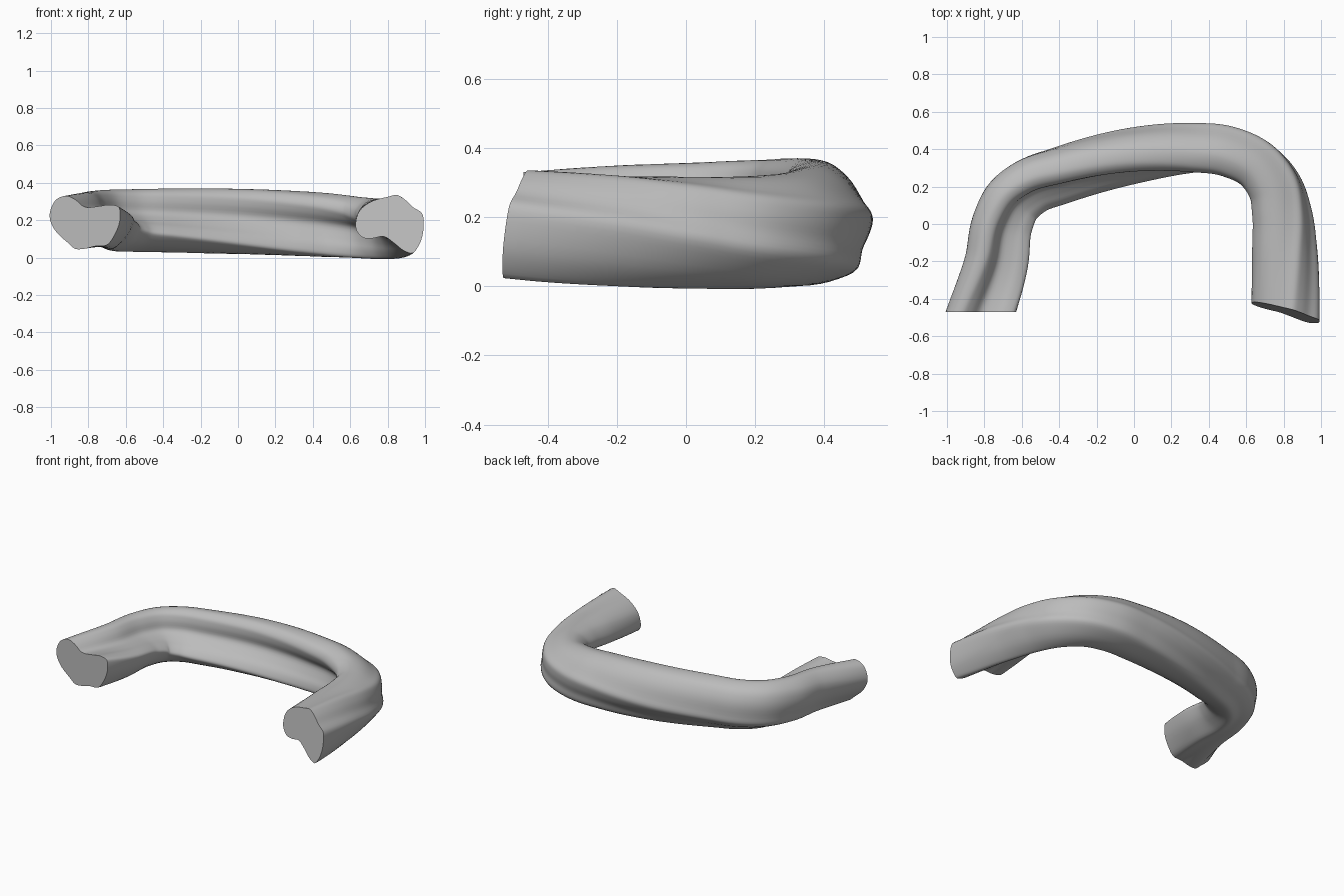
import bpy, bmesh, math
from mathutils import Vector

cube = bpy.data.objects.get("Cube")
if cube:
    bpy.data.objects.remove(cube)

# Handle path: x, y, z, twist in degrees, section scale
PATH = [
    (-.87, -.63, .19, -8, 1), (-.82, -.47, .19, 0, .98), (-.75, -.2, .19, 17, .94),
    (-.725, 0, .19, 28, .92), (-.665, .135, .19, 37, .92), (-.56, .22, .19, 44, .92),
    (-.4, .275, .19, 50, .93), (0, .37, .185, 64, .96), (.3, .395, .18, 78, .95),
    (.5, .385, .175, 88, .93), (.66, .32, .17, 98, .9), (.76, .2, .17, 108, .9),
    (.8, .05, .175, 120, .92), (.815, -.15, .18, 134, .96), (.82, -.47, .185, 150, 1),
    (.82, -.65, .19, 158, 1)]

# Lobed cross-section: outward, up
SECTION = [
    (.18, .04), (.168, .09), (.14, .13), (.09, .145), (.05, .125), (0, .083),
    (-.07, .088), (-.13, .1), (-.175, .092), (-.185, .05), (-.16, -.065),
    (-.12, -.122), (-.06, -.13), (0, -.145), (.05, -.145), (.09, -.11), (.16, -.03)]


def smooth(points, steps, closed=False):
    """Resample points along a chord-length cubic spline."""
    pts = [Vector(p) for p in points]
    n = len(pts)

    def chord(i, j):
        return max((pts[i].to_2d() - pts[j].to_2d()).length, 1e-6)

    def slope(i):
        a, b = i - 1, i + 1
        if closed:
            a, b = a % n, b % n
        else:
            a, b = max(a, 0), min(b, n - 1)
            if a == i or b == i:
                return (pts[b] - pts[a]) / chord(a, b)
        before, after = chord(a, i), chord(i, b)
        return ((pts[i] - pts[a]) / before * after
                + (pts[b] - pts[i]) / after * before) / (before + after)

    out = []
    for i in range(n if closed else n - 1):
        j = (i + 1) % n
        h = chord(i, j)
        for s in range(steps):
            t = s / steps
            t2, t3 = t * t, t * t * t
            out.append(pts[i] * (2 * t3 - 3 * t2 + 1) + slope(i) * (h * (t3 - 2 * t2 + t))
                       + pts[j] * (3 * t2 - 2 * t3) + slope(j) * (h * (t3 - t2)))
    if not closed:
        out.append(pts[-1])
    return out


# Sweep the twisting section along the path
stations = smooth(PATH, 8)
profile = smooth(SECTION, 4, closed=True)
bm = bmesh.new()
rings = []
for i, (x, y, z, twist, scale) in enumerate(stations):
    ahead = stations[min(i + 1, len(stations) - 1)]
    behind = stations[max(i - 1, 0)]
    along = (Vector(ahead[:2]) - Vector(behind[:2])).normalized()
    outward = Vector((-along.y, along.x, 0))
    c, s = math.cos(math.radians(twist)), math.sin(math.radians(twist))
    ring = []
    for u, v in profile:
        side, up = scale * (u * c - v * s), scale * (u * s + v * c)
        ring.append(bm.verts.new(Vector((x, y, z + up)) + outward * side))
    rings.append(ring)
for a, b in zip(rings, rings[1:]):
    for k in range(len(a)):
        m = (k + 1) % len(a)
        bm.faces.new((a[k], a[m], b[m], b[k]))


# Trim each end flat and cap it
def trim(sign, point, normal):
    faces = [f for f in bm.faces if f.calc_center_median().x * sign > 0]
    edges = {e for f in faces for e in f.edges}
    verts = {v for f in faces for v in f.verts}
    bmesh.ops.bisect_plane(bm, geom=faces + list(edges) + list(verts), dist=1e-5,
                           plane_co=point, plane_no=normal, clear_outer=True)


trim(-1, (-.82, -.47, .19), (0, -1, 0))
trim(1, (.65, -.43, .165), (-.27, -1, .15))
bmesh.ops.holes_fill(bm, edges=[e for e in bm.edges if e.is_boundary], sides=0)
bmesh.ops.recalc_face_normals(bm, faces=bm.faces)

mesh = bpy.data.meshes.new("grip_handle")
bm.to_mesh(mesh)
bm.free()
handle = bpy.data.objects.new("grip_handle", mesh)
bpy.context.collection.objects.link(handle)

# Plain grey finish
grey = bpy.data.materials.new("plain_grey")
grey.use_nodes = True
grey.diffuse_color = (.5, .5, .5, 1)
grey.node_tree.nodes["Principled BSDF"].inputs["Base Color"].default_value = (.5, .5, .5, 1)
mesh.materials.append(grey)

bpy.context.view_layer.objects.active = handle
handle.select_set(True)
bpy.ops.object.shade_smooth_by_angle(angle=math.radians(40))
